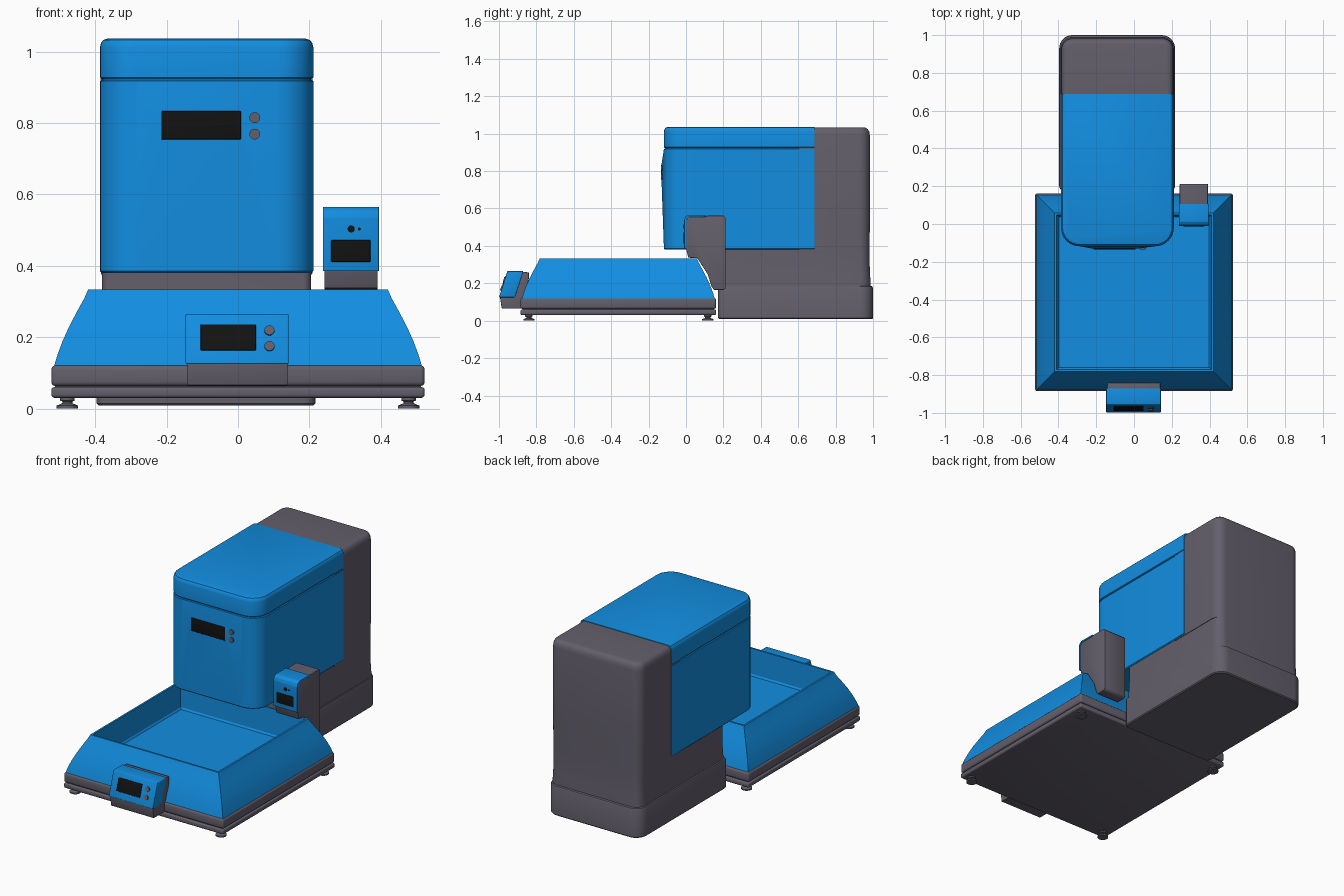
import bpy, bmesh, math
from mathutils import Matrix

if "Cube" in bpy.data.objects:
    bpy.data.objects.remove(bpy.data.objects["Cube"])


def material(name, rgb):
    m = bpy.data.materials.new(name)
    m.diffuse_color = (*rgb, 1)
    m.use_nodes = True
    m.node_tree.nodes["Principled BSDF"].inputs["Base Color"].default_value = m.diffuse_color
    return m


BLUE = material("blue", (0.006, 0.27, 0.75))
GREY = material("grey", (0.125, 0.115, 0.148))
BLACK = material("black", (0.006, 0.006, 0.006))


def finish(name, bm, mat, bevel=0.0):
    bmesh.ops.recalc_face_normals(bm, faces=bm.faces)
    if bevel:
        bmesh.ops.bevel(bm, geom=bm.edges[:], offset=bevel, segments=3,
                        profile=0.5, affect='EDGES', clamp_overlap=True)
    me = bpy.data.meshes.new(name)
    bm.to_mesh(me)
    bm.free()
    me.materials.append(mat)
    ob = bpy.data.objects.new(name, me)
    bpy.context.collection.objects.link(ob)
    return ob


def loft(name, rings, mat, bevel=0.0):
    """Skin a stack of equal-length point rings and cap both ends."""
    bm = bmesh.new()
    vs = [[bm.verts.new(p) for p in r] for r in rings]
    n = len(rings[0])
    for a, b in zip(vs, vs[1:]):
        for i in range(n):
            j = (i + 1) % n
            bm.faces.new((a[i], a[j], b[j], b[i]))
    bm.faces.new(vs[0])
    bm.faces.new(vs[-1])
    return finish(name, bm, mat, bevel)


def rounded(x0, x1, y0, y1, z, rf, rb, inset=0.0, n=8):
    """Rounded rectangle ring: rf / rb are front and back corner radii."""
    x0, x1, y0, y1 = x0 + inset, x1 - inset, y0 + inset, y1 - inset
    rf, rb = max(rf - inset, 0.003), max(rb - inset, 0.003)
    corners = [(x1 - rf, y0 + rf, rf, -90), (x1 - rb, y1 - rb, rb, 0),
               (x0 + rb, y1 - rb, rb, 90), (x0 + rf, y0 + rf, rf, 180)]
    pts = []
    for cx, cy, r, a0 in corners:
        for i in range(n + 1):
            a = math.radians(a0 + 90 * i / n)
            pts.append((cx + r * math.cos(a), cy + r * math.sin(a), z))
    return pts


def extrude_x(name, yz, x0, x1, mat, bevel=0.0):
    return loft(name, [[(x, y, z) for y, z in yz] for x in (x0, x1)], mat, bevel)


def plate(name, x0, x1, z0, z1, y, mat, tilt=0.0, depth=0.012):
    """Thin screen, proud of a front face at depth y."""
    bm = bmesh.new()
    bmesh.ops.create_cube(bm, size=1)
    bmesh.ops.scale(bm, vec=(x1 - x0, depth, z1 - z0), verts=bm.verts)
    bmesh.ops.transform(bm, verts=bm.verts, matrix=Matrix.Translation(
        ((x0 + x1) / 2, y, (z0 + z1) / 2)) @ Matrix.Rotation(tilt, 4, 'X'))
    return finish(name, bm, mat, 0.002)


def button(name, x, y, z, r, mat, tilt=0.0, depth=0.016):
    bm = bmesh.new()
    bmesh.ops.create_cone(bm, cap_ends=True, segments=24, radius1=r, radius2=r, depth=depth)
    bmesh.ops.transform(bm, verts=bm.verts, matrix=Matrix.Translation((x, y, z))
                        @ Matrix.Rotation(math.pi / 2 + tilt, 4, 'X'))
    return finish(name, bm, mat)


CY = -0.362  # centre of the square tray


def square(h, z):
    return [(sx * h, CY + sy * h, z) for sx, sy in ((-1, -1), (1, -1), (1, 1), (-1, 1))]


# Base plates
loft("lower_base_plate", [square(0.523, 0.03), square(0.523, 0.06)], GREY, 0.009)
loft("base_core", [square(0.512, 0.05), square(0.512, 0.075)], GREY)
loft("upper_base_plate", [square(0.523, 0.063), square(0.523, 0.121)], GREY, 0.012)

# Levelling feet
for i, (sx, sy) in enumerate(((-1, -1), (1, -1), (1, 1), (-1, 1))):
    rings = [[(sx * 0.478 + r * math.cos(k * math.pi / 12),
               CY + sy * 0.478 + r * math.sin(k * math.pi / 12), z) for k in range(24)]
             for r, z in ((0.03, 0), (0.03, 0.008), (0.014, 0.015), (0.014, 0.02),
                          (0.02, 0.022), (0.02, 0.034))]
    loft(f"foot_{i + 1}", rings, GREY)

# Open tray with slightly bowed walls
loft("tray", [square(h, z) for h, z in (
    (0.515, 0.12), (0.506, 0.15), (0.491, 0.19), (0.473, 0.23), (0.452, 0.27),
    (0.430, 0.31), (0.420, 0.333), (0.409, 0.333), (0.405, 0.185), (0.398, 0.175))], BLUE)

# Rear column: foot, flared neck and upper back
X0, X1 = -0.387, 0.211
loft("column_foot", [rounded(X0 - 0.009, X1 + 0.006, 0.172, 1.0, z, 0.03, 0.07, i)
                     for z, i in ((0.008, 0.006), (0.014, 0), (0.175, 0), (0.182, 0.003), (0.185, 0.008))], GREY)
loft("column_neck", [rounded(X0, X1, 0.182, 0.988, z, 0.03, 0.06, i)
                     for z, i in ((0.17, 0), (0.20, 0.001), (0.25, 0.004), (0.30, 0.006), (0.385, 0.006))], GREY)
loft("column_back", [rounded(X0, X1, 0.6, 0.985, z, 0.003, 0.06, i)
                     for z, i in ((0.375, 0.003), (0.6, 0.002), (0.99, 0.002), (1.01, 0.005),
                                  (1.023, 0.012), (1.031, 0.022), (1.033, 0.034))], GREY)

# Overhanging body and its lid
YF = -0.118
loft("body", [rounded(X0, X1, YF, 0.688, z, 0.1, 0.003, i)
              for z, i in ((0.38, 0.005), (0.385, 0), (0.917, 0), (0.921, 0.004))], BLUE)
loft("lid_seam", [rounded(X0, X1, YF, 0.688, z, 0.1, 0.003, 0.006) for z in (0.91, 0.94)], BLUE)
loft("lid", [rounded(X0, X1, YF, 0.688 + i, z, 0.1, 0.003, i)
             for z, i in ((0.924, 0.004), (0.928, 0), (1.012, 0), (1.024, 0.003),
                          (1.032, 0.009), (1.036, 0.02))], BLUE)

# Shallow faceted bulge carrying the main display
loft("body_front_bulge", [[(x0, y, z0), (x1, y, z0), (x1, y, z1), (x0, y, z1)]
                          for x0, x1, z0, z1, y in ((-0.285, 0.11, 0.385, 0.918, YF),
                                                    (-0.217, 0.012, 0.752, 0.835, YF - 0.013))], BLUE)
plate("main_display", -0.215, 0.008, 0.754, 0.833, YF - 0.010, BLACK)
for i, z in enumerate((0.815, 0.769)):
    button(f"main_button_{i + 1}", 0.047, YF - 0.008, z, 0.015, GREY)

# Front console
TILT = -math.atan2(0.045, 0.14)


def face_y(z):
    return -1 + 0.045 * (z - 0.125) / 0.14


extrude_x("console_bracket", [(-0.985, 0.065), (-0.87, 0.065), (-0.87, 0.12), (-0.84, 0.225), (-0.84, 0.258),
                              (-0.882, 0.262), (-0.93, 0.128), (-0.995, 0.128)], -0.142, 0.139, GREY, 0.003)
extrude_x("console_cover", [(-1.0, 0.125), (-0.955, 0.265), (-0.87, 0.265), (-0.915, 0.125)],
          -0.147, 0.142, BLUE, 0.004)
plate("console_display", -0.105, 0.05, 0.161, 0.237, face_y(0.199), BLACK, TILT, 0.006)
for i, z in enumerate((0.218, 0.174)):
    button(f"console_button_{i + 1}", 0.088, face_y(z), z, 0.014, GREY, TILT, 0.012)

# Side sensor module
extrude_x("module_housing", [(0.0, 0.385), (0.0, 0.55), (0.012, 0.56), (0.2, 0.562), (0.212, 0.55),
                             (0.212, 0.175), (0.2, 0.165), (0.15, 0.165), (0.138, 0.18), (0.115, 0.25),
                             (0.06, 0.335), (0.012, 0.337)], 0.242, 0.391, GREY, 0.003)
extrude_x("module_cover", [(-0.01, 0.385), (-0.01, 0.535), (-0.004, 0.555), (0.012, 0.565), (0.107, 0.565),
                           (0.107, 0.555), (0.015, 0.555), (0.003, 0.54), (0.003, 0.385)],
          0.238, 0.395, BLUE, 0.002)
plate("module_display", 0.261, 0.371, 0.411, 0.472, -0.01, BLACK, 0, 0.005)
button("module_sensor", 0.317, -0.01, 0.503, 0.010, BLACK, 0, 0.006)
button("module_indicator", 0.34, -0.01, 0.503, 0.004, BLACK, 0, 0.005)

# Smooth shading with sharp edges kept
bpy.ops.object.select_all(action='DESELECT')
for ob in bpy.context.collection.objects:
    ob.select_set(True)
    bpy.context.view_layer.objects.active = ob
bpy.ops.object.shade_smooth_by_angle(angle=math.radians(30))
